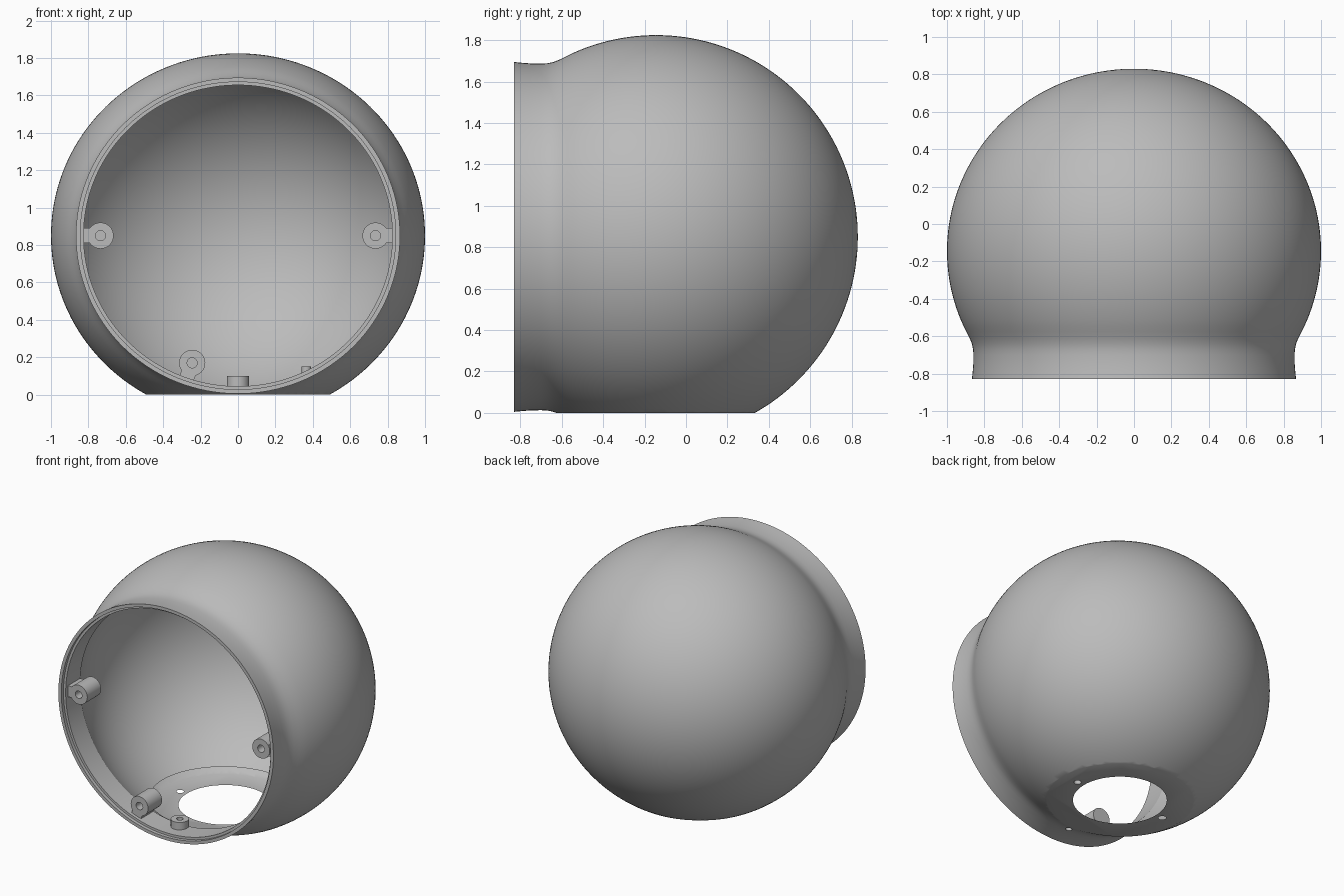
import bpy, bmesh, math
from mathutils import Matrix, Vector

cube = bpy.data.objects.get("Cube")
if cube:
    bpy.data.objects.remove(cube, do_unlink=True)

CZ, CY = 0.85, -0.145        # centre of the ball
R_OUT, R_IN = 0.975, 0.945
WIDEN = 1.0256               # ball is slightly wider than tall
FLOOR = 0.045
FRONT = -0.83

grey = bpy.data.materials.new("plain grey")
grey.use_nodes = True
grey.diffuse_color = (0.5, 0.5, 0.5, 1)
grey.node_tree.nodes["Principled BSDF"].inputs["Base Color"].default_value = (0.5, 0.5, 0.5, 1)


def finish(bm, name):
    bmesh.ops.recalc_face_normals(bm, faces=bm.faces)
    mesh = bpy.data.meshes.new(name)
    bm.to_mesh(mesh)
    bm.free()
    mesh.materials.append(grey)
    obj = bpy.data.objects.new(name, mesh)
    bpy.context.collection.objects.link(obj)
    return obj


def lathe(profile, steps, matrix):
    """Spin (radius, height) points round z, then place the result."""
    bm = bmesh.new()
    verts = [bm.verts.new((r, 0, h)) for r, h in profile]
    edges = [bm.edges.new(pair) for pair in zip(verts, verts[1:])]
    if profile[0][0] > 0:
        edges.append(bm.edges.new((verts[-1], verts[0])))
    bmesh.ops.spin(bm, geom=verts + edges, cent=(0, 0, 0), axis=(0, 0, 1),
                   angle=math.tau, steps=steps, use_duplicate=False)
    bmesh.ops.remove_doubles(bm, verts=bm.verts, dist=1e-5)
    bmesh.ops.transform(bm, matrix=matrix, verts=bm.verts)
    return bm


def cut_flat(bm, z):
    """Slice away everything below z and cap the cut."""
    cut = bmesh.ops.bisect_plane(bm, geom=bm.verts[:] + bm.edges[:] + bm.faces[:], dist=1e-6,
                                 plane_co=(0, 0, z), plane_no=(0, 0, 1), clear_inner=True)
    rim = [e for e in cut["geom_cut"] if isinstance(e, bmesh.types.BMEdge)]
    bmesh.ops.edgeloop_fill(bm, edges=rim)
    return bm


def ball_arc(radius, start_h, count):
    """Arc from height start_h (from the ball centre) to the back pole."""
    a0 = math.asin(start_h / radius)
    angles = [a0 + (math.pi / 2 - a0) * i / count for i in range(count + 1)]
    return [(radius * math.cos(a), CY + radius * math.sin(a)) for a in angles[:-1]] + [(0, CY + radius)]


def rod(radius, z0, z1):
    return [(0, z0), (radius, z0), (radius, z1), (0, z1)]


def smooth(obj):
    bpy.ops.object.select_all(action='DESELECT')
    obj.select_set(True)
    bpy.context.view_layer.objects.active = obj
    bpy.ops.object.shade_smooth_by_angle(angle=math.radians(30))


# Lathe height runs along +y, seated at the ball centre
ALONG_Y = Matrix.Rotation(-math.pi / 2, 4, 'X')
BALL = Matrix.Translation((0, 0, CZ)) @ Matrix.Diagonal((WIDEN, 1, 1, 1)) @ ALONG_Y

# Outer ball with flared neck and flat foot
neck = [(0, FRONT), (0.845, FRONT), (0.841, -0.79), (0.838, -0.75), (0.837, -0.70), (0.839, -0.67),
        (0.845, -0.64), (0.857, -0.61), (0.874, -0.575)]
housing = finish(cut_flat(lathe(neck + ball_arc(R_OUT, -0.4, 56), 160, BALL), 0), "ball_housing")

# Hollow, lip step, lamp hole and screw holes cut from the ball
mouth = [(0, -1.0), (0.805, -1.0), (0.805, -0.75)]
inner_start = -math.sqrt(R_IN ** 2 - 0.805 ** 2)
cutters = [
    finish(cut_flat(lathe(mouth + ball_arc(R_IN, inner_start, 50), 160, BALL), FLOOR), "hollow_cutter"),
    finish(lathe(rod(0.822, -1.0, -0.805), 160, BALL), "lip_cutter"),
]
for x, y, r in [(0, CY, 0.31), (-0.365, CY, 0.025), (0.365, CY, 0.025), (0, -0.67, 0.022)]:
    cutters.append(finish(lathe(rod(r, -0.1, 0.15), 64 if r > 0.1 else 24,
                                Matrix.Translation((x, y, 0))), "hole_cutter"))
bpy.context.view_layer.objects.active = housing
for cutter in cutters:
    cutter.hide_render = True
    mod = housing.modifiers.new("cut", 'BOOLEAN')
    mod.operation, mod.solver, mod.object = 'DIFFERENCE', 'EXACT', cutter
    bpy.ops.object.modifier_apply(modifier=mod.name)
    bpy.data.objects.remove(cutter, do_unlink=True)
smooth(housing)

# Screw bosses inside the rim, each with a tab to the wall
boss = [(0, 0.13), (0.027, 0.13), (0.027, 0), (0.07, 0), (0.07, 0.16), (0, 0.16)]
BOSS_Y = -0.785
for side, x, z in [("left", 0.735, CZ), ("right", -0.735, CZ), ("lower", -0.245, 0.17)]:
    bm = lathe(boss, 40, Matrix.Translation((x, BOSS_Y, z)) @ ALONG_Y)
    smooth(finish(bm, side + "_screw_boss"))
    out = Vector((x, 0, z - CZ))
    reach = out.length
    mid = out.normalized() * (reach + 0.077)
    turn = Matrix.Rotation(-math.atan2(out.z, out.x), 4, 'Y')
    bm = bmesh.new()
    bmesh.ops.create_cube(bm, size=1, matrix=Matrix.Translation((mid.x, BOSS_Y + 0.075, CZ + mid.z))
                          @ turn @ Matrix.Diagonal((0.04, 0.14, 0.08, 1)))
    finish(bm, side + "_boss_tab")

# Small hollow post on the floor behind the rim
post = [(0.022, 0.03), (0.06, 0.03), (0.06, 0.1), (0.022, 0.1)]
smooth(finish(lathe(post, 40, Matrix.Translation((0, -0.67, 0))), "floor_post"))
